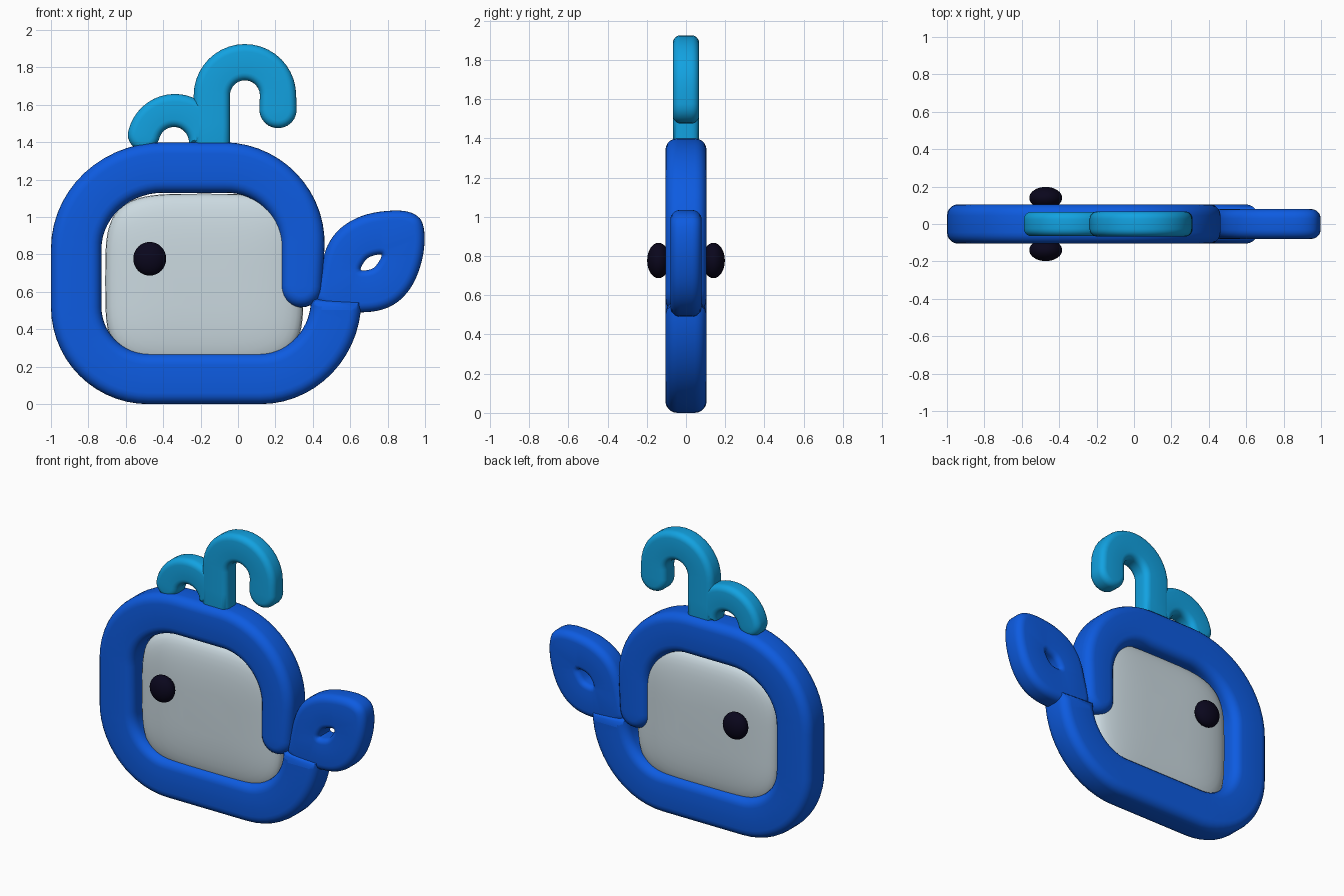
import bpy, bmesh, math
from mathutils import Vector

if "Cube" in bpy.data.objects:
    bpy.data.objects.remove(bpy.data.objects["Cube"])


def material(name, rgb):
    m = bpy.data.materials.new(name)
    m.diffuse_color = (*rgb, 1)
    m.use_nodes = True
    m.node_tree.nodes["Principled BSDF"].inputs["Base Color"].default_value = m.diffuse_color
    return m


BLUE = material("deep blue", (0.004, 0.105, 0.75))
CYAN = material("water cyan", (0.006, 0.36, 0.75))
PALE = material("pale grey", (0.60, 0.70, 0.75))
DARK = material("near black", (0.003, 0.002, 0.012))


def finish(bm, name, mat, angle=40):
    bmesh.ops.recalc_face_normals(bm, faces=bm.faces)
    me = bpy.data.meshes.new(name)
    bm.to_mesh(me)
    bm.free()
    me.materials.append(mat)
    ob = bpy.data.objects.new(name, me)
    bpy.context.collection.objects.link(ob)
    bpy.context.view_layer.objects.active = ob
    ob.select_set(True)
    bpy.ops.object.shade_smooth_by_angle(angle=math.radians(angle))
    ob.select_set(False)
    return ob


def arc(cx, cz, rx, rz, a0, a1, w0, w1=None, n=14):
    """Path points (x, z, half width) along an elliptical arc."""
    w1 = w0 if w1 is None else w1
    pts = []
    for i in range(n + 1):
        t = i / n
        a = math.radians(a0 + (a1 - a0) * t)
        pts.append((cx + rx * math.cos(a), cz + rz * math.sin(a), w0 + (w1 - w0) * t))
    return pts


def stroke(path, n=12):
    """Outline of a band along a path, flat at its start and round at its end."""
    left, right = [], []
    for i, (x, z, w) in enumerate(path):
        a, b = path[max(i - 1, 0)], path[min(i + 1, len(path) - 1)]
        d = Vector((b[0] - a[0], b[1] - a[1])).normalized()
        nrm = Vector((-d.y, d.x)) * w
        left.append(Vector((x, z)) + nrm)
        right.append(Vector((x, z)) - nrm)
    c = Vector(path[-1][:2])
    cap = []
    for i in range(1, n):
        a = math.pi * i / n
        cap.append(c + nrm * math.cos(a) + d * path[-1][2] * math.sin(a))
    return left + cap + right[::-1]


def spline(pts, n=5):
    """Smooth closed outline through the points."""
    p = [Vector(q) for q in pts]
    out = []
    for i in range(len(p)):
        a, b, c, d = (p[(i + k) % len(p)] for k in (-1, 0, 1, 2))
        for j in range(n):
            t = j / n
            out.append(0.5 * (2 * b + (c - a) * t + (2 * a - 5 * b + 4 * c - d) * t * t
                              + (3 * b - a - 3 * c + d) * t ** 3))
    return out


def inset(loop, dist):
    """Move a counter-clockwise outline inwards."""
    out = []
    for i, p in enumerate(loop):
        e0 = (p - loop[i - 1]).normalized()
        e1 = (loop[(i + 1) % len(loop)] - p).normalized()
        n0, n1 = Vector((-e0.y, e0.x)), Vector((-e1.y, e1.x))
        m = (n0 + n1).normalized()
        out.append(p + m * dist / max(m.dot(n1), 0.6))
    return out


def slab(name, outline, half, bevel, mat, hole=None, hole_bevel=0.03):
    """Solid plate with rounded rims and an optional hole."""
    bm = bmesh.new()
    caps = {-1: [], 1: []}
    for loop, rad, sign in ((outline, bevel, 1), (hole, hole_bevel, -1)):
        if loop is None:
            continue
        area = sum(loop[i - 1].x * p.y - p.x * loop[i - 1].y for i, p in enumerate(loop))
        if area < 0:
            loop = loop[::-1]
        rings = []
        for side in (-1, 1):
            for k in range(6):
                a = math.pi / 2 * (k if side > 0 else 5 - k) / 5
                d = rad * (1 - math.cos(a)) * sign
                y = side * (half - rad + rad * math.sin(a))
                rings.append([bm.verts.new((p.x, y, p.y)) for p in inset(loop, d)])
        for r, s in zip(rings, rings[1:]):
            for i in range(len(r)):
                bm.faces.new((r[i - 1], r[i], s[i], s[i - 1]))
        for side, r in ((-1, rings[0]), (1, rings[-1])):
            caps[side] += [bm.edges.get((r[i - 1], r[i])) for i in range(len(r))]
    for side in (-1, 1):
        bmesh.ops.triangle_fill(bm, edges=caps[side], use_beauty=True, normal=(0, side, 0))
    return finish(bm, name, mat)


# Body: one thick band curling from the tail root round to the inner tip
body = (arc(0.12, 0.56, 0.405, 0.425, 0, -90, 0.135)
        + arc(-0.48, 0.52, 0.385, 0.385, -90, -180, 0.135)
        + arc(-0.40, 0.83, 0.465, 0.435, 180, 90, 0.135)
        + arc(-0.07, 0.85, 0.415, 0.415, 90, 0, 0.135, 0.118)
        + [(0.338, 0.63, 0.113)])
slab("body_band", stroke(body), 0.105, 0.06, BLUE)

# Tail fin: leaf shape with a small leaf opening
fin = spline([(0.41, 0.56), (0.435, 0.70), (0.48, 0.85), (0.56, 0.95), (0.69, 1.015),
              (0.86, 1.035), (0.96, 1.005), (0.995, 0.93), (0.99, 0.80), (0.945, 0.66),
              (0.87, 0.56), (0.77, 0.505), (0.64, 0.49), (0.50, 0.50)])
gap = spline([(0.66, 0.715), (0.665, 0.745), (0.70, 0.785), (0.765, 0.80),
              (0.755, 0.765), (0.72, 0.725)])
slab("tail_fin", fin, 0.08, 0.05, BLUE, gap, 0.035)

# Water spout: a tall hook and a low hook
tall = ([(-0.14, 1.36, 0.097), (-0.14, 1.50, 0.097)]
        + arc(0.037, 1.65, 0.177, 0.178, 180, 0, 0.097, n=20)
        + [(0.214, 1.575, 0.1)])
slab("tall_spout", stroke(tall), 0.067, 0.04, CYAN)
low = arc(-0.34, 1.395, 0.17, 0.175, 0, 165, 0.092, 0.085, n=20)
slab("low_spout", stroke(low), 0.065, 0.04, CYAN)

# Belly: soft cushion filling the band
bm = bmesh.new()
seg, rows, prev = 64, 20, None
for j in range(1, rows):
    t = -math.pi / 2 + math.pi * j / rows
    s = math.cos(t) ** 0.6
    y = 0.095 * math.copysign(abs(math.sin(t)) ** 0.7, t)
    ring = []
    for i in range(seg):
        a = 2 * math.pi * i / seg
        c, d = math.cos(a), math.sin(a)
        x = -0.18 + 0.53 * s * math.copysign(abs(c) ** 0.5, c)
        z = 0.66 + 0.465 * s * math.copysign(abs(d) ** 0.5, d)
        ring.append(bm.verts.new((x, y, z)))
    if prev:
        for i in range(seg):
            bm.faces.new((prev[i - 1], prev[i], ring[i], ring[i - 1]))
    else:
        bm.faces.new(ring)
    prev = ring
bm.faces.new(prev)
finish(bm, "belly", PALE, 60)

# Eyes: flattened balls on both sides
for side, label in ((-1, "front_eye"), (1, "back_eye")):
    bm = bmesh.new()
    bmesh.ops.create_uvsphere(bm, u_segments=32, v_segments=16, radius=1)
    bmesh.ops.scale(bm, vec=(0.088, 0.058, 0.09), verts=bm.verts)
    bmesh.ops.translate(bm, vec=(-0.472, side * 0.14, 0.777), verts=bm.verts)
    finish(bm, label, DARK)
